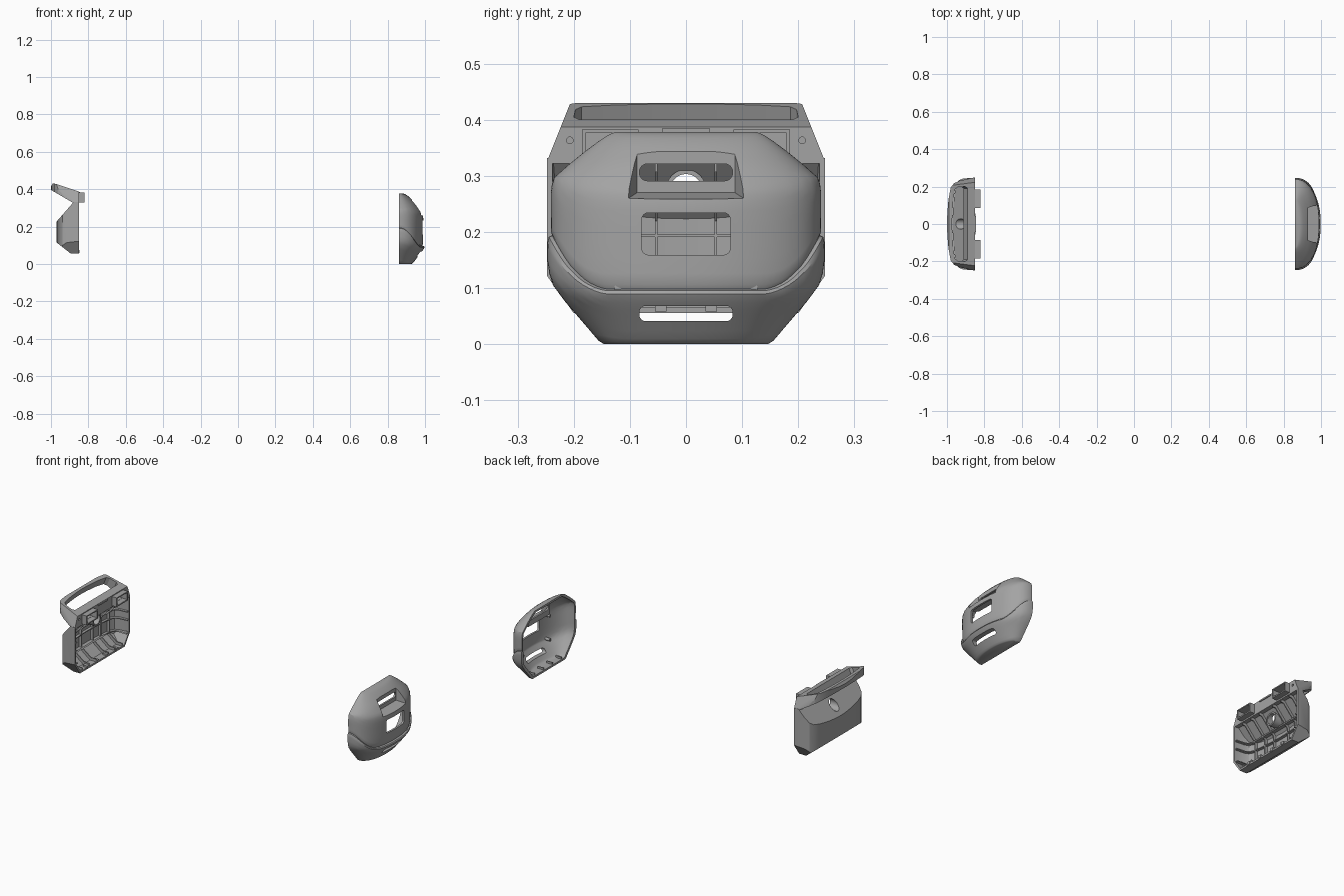
import bpy, bmesh, math
from mathutils import Vector

if "Cube" in bpy.data.objects:
    bpy.data.objects.remove(bpy.data.objects["Cube"])

grey = bpy.data.materials.new("warm_grey_plastic")
grey.diffuse_color = (0.37, 0.37, 0.37, 1)
grey.use_nodes = True
grey.node_tree.nodes["Principled BSDF"].inputs["Base Color"].default_value = grey.diffuse_color


# ---------- helpers ----------
def to_object(name, bm):
    bmesh.ops.recalc_face_normals(bm, faces=bm.faces)
    me = bpy.data.meshes.new(name)
    bm.to_mesh(me)
    bm.free()
    me.materials.append(grey)
    ob = bpy.data.objects.new(name, me)
    bpy.context.collection.objects.link(ob)
    return ob


def loft(name, rings, planes=()):
    """Closed solid through rings, optionally trimmed by planes."""
    bm = bmesh.new()
    rows = [[bm.verts.new(p) for p in r] for r in rings]
    n = len(rows[0])
    for a, b in zip(rows, rows[1:]):
        for i in range(n):
            bm.faces.new((a[i], a[(i + 1) % n], b[(i + 1) % n], b[i]))
    bm.faces.new(rows[0][::-1])
    bm.faces.new(rows[-1])
    for co, no in planes:
        geom = bm.verts[:] + bm.edges[:] + bm.faces[:]
        cut = bmesh.ops.bisect_plane(bm, geom=geom, dist=1e-6, plane_co=co, plane_no=no, clear_outer=True)
        edges = [e for e in cut["geom_cut"] if isinstance(e, bmesh.types.BMEdge)]
        bmesh.ops.contextual_create(bm, geom=edges)
    return to_object(name, bm)


def box(name, x0, x1, y0, y1, z0, z1):
    ring = lambda x: [(x, y0, z0), (x, y1, z0), (x, y1, z1), (x, y0, z1)]
    return loft(name, [ring(x0), ring(x1)])


def rounded_slot(name, x0, x1, hw, z0, z1, r, yc=0):
    """Rounded rectangle in y and z, run along x."""
    pts = []
    for k, (sy, sz) in enumerate([(1, 1), (-1, 1), (-1, -1), (1, -1)]):
        for j in range(7):
            a = math.pi / 2 * (k + j / 6)
            zc = z1 - r if sz > 0 else z0 + r
            pts.append((yc + sy * (hw - r) + r * math.cos(a), zc + r * math.sin(a)))
    return loft(name, [[(x, y, z) for y, z in pts] for x in (x0, x1)])


def tube(name, x0, x1, y, z, r, n=32):
    ring = lambda x: [(x, y + r * math.cos(i * math.tau / n), z + r * math.sin(i * math.tau / n)) for i in range(n)]
    return loft(name, [ring(x0), ring(x1)])


def combine(target, tool, op="DIFFERENCE"):
    m = target.modifiers.new("combine", "BOOLEAN")
    m.operation, m.solver, m.object = op, "EXACT", tool
    dg = bpy.context.evaluated_depsgraph_get()
    dg.update()
    me = bpy.data.meshes.new_from_object(target.evaluated_get(dg))
    target.modifiers.clear()
    target.data = me
    bpy.data.objects.remove(tool)
    return target


def interp(table, z, k):
    for a, b in zip(table, table[1:]):
        if z <= b[0]:
            t = max(0, (z - a[0]) / (b[0] - a[0]))
            return a[k] + t * (b[k] - a[k])
    return table[-1][k]


# ---------- rounded cover (right) ----------
# height, half width, depth
COVER = [(0, .146, .066), (.004, .154, .074), (.06, .199, .108), (.088, .222, .127), (.11, .235, .129),
         (.14, .24, .13), (.25, .241, .131), (.275, .241, .126), (.295, .237, .112), (.32, .209, .094),
         (.345, .178, .07), (.362, .155, .052), (.372, .14, .037), (.378, .126, .022)]


def cover_solid(name, off, lip):
    N, P, X0 = 56, 2.25, .86
    rows = [(0, t, 1) for t in (0, .03, .1, .25, .4, .55, .66, .78, .9, .95)]
    rows += [(0, 1, .6), (0, 1, -.3)]
    rows += [(1, t, 0) for t in (.03, .1, .2, .3, .4, .5, .56, .6, .64, .68, .72, .76, .8, .84, .88, .92, .96, .98, 1)]
    rings = []
    for part, t, bulge in rows:
        ring = []
        for i in range(N + 1):
            a = math.pi * i / N
            c, s = math.cos(a), max(0, math.sin(a))
            c = math.copysign(abs(c) ** (2 / P), c)
            s = s ** (2 / P) if 0 < i < N else 0
            seam = .094 + .096 * max(0, (abs(c) - .6) / .4) ** 2
            if part == 0 and bulge < 1:
                seam += .003 * (1 - bulge)
                z = seam
            else:
                z = t * seam if part == 0 else seam + .004 + t * (.374 - seam)
            # slight swell below the wavy seam
            swell = lip * bulge * min(1, t * 1.4) if part == 0 else 0
            w = interp(COVER, z, 1) - off + swell * .6
            d = interp(COVER, z, 2) - off + swell
            zz = off + z * (.378 - 2 * off) / .378
            ring.append((X0 + d * s, w * c, zz))
        if off:
            ring = [(X0 - .02, ring[0][1], ring[0][2])] + ring + [(X0 - .02, ring[-1][1], ring[-1][2])]
        rings.append(ring)
    return loft(name, rings)


def recess(name, e):
    ring = lambda x, w, z0, z1: [(x, -w, z0), (x, w, z0), (x, w, z1), (x, -w, z1)]
    return loft(name, [ring(.93 - e, .087 + e, .27 - e, .343 + e), ring(1.03, .118 + e, .25 - e, .362 + e)])


cover = cover_solid("front_cover", 0, .011)
cavity = combine(cover_solid("cover_cavity", .011, 0), recess("recess_wall", .01))
combine(cover, cavity)
combine(cover, recess("recess_cut", 0))
combine(cover, rounded_slot("upper_slot", .84, 1.1, .083, .291, .321, .014))
combine(cover, rounded_slot("window", .9, 1.1, .079, .159, .234, .012))
combine(cover, rounded_slot("lower_slot", .9, 1.1, .083, .041, .068, .011))
parts = [cover]

# posts and small tabs inside the cover
for s in (-1, 1):
    for y, z in ((.12, .1), (.12, .235)):
        post = tube("cover_post", .935, .972, s * y, z, .008, 16)
        parts.append(combine(post, tube("post_bore", .93, .955, s * y, z, .004, 16)))
    for y in (.04, .12):
        parts.append(box("cover_floor_tab", .865, .9, s * y - .003, s * y + .003, .008, .022))


# ---------- back housing (left) ----------
def mirrored(half):
    return half + [(x, -y) for x, y in reversed(half) if y > 0]


def housing_solid(name, off, front=-.85):
    half = [(-.85, .248), (-.915, .243), (-.937, .233), (-.95, .212), (-.958, .17), (-.965, .11), (-.969, .05), (-.97, 0)]
    sx, sy = (.12 - off) / .12, (.248 - off) / .248
    pts = mirrored([(-.85 + (x + .85) * sx, y * sy) for x, y in half])
    if front > -.85:
        pts = [(front, pts[0][1])] + pts + [(front, pts[-1][1])]
    planes = []
    for co, no in [((-.97, 0, .227), (-.103, 0, .09)),       # upper slope
                   ((-.97, 0, .115), (-.06, 0, -.077)),      # lower slope
                   ((-.85, .248, .122), (0, .067, -.048)),   # lower corners
                   ((-.85, -.248, .122), (0, -.067, -.048))]:
        n = Vector(no).normalized()
        planes.append((Vector(co) - n * off, n))
    return loft(name, [[(x, y, z) for x, y in pts] for z in (.055 + off, .332 - off)], planes)


housing = combine(housing_solid("back_housing", 0), housing_solid("housing_cavity", .01, -.83))
combine(housing, tube("housing_hole", -1.05, -.8, 0, .275, .028))
parts.append(housing)

# ribs following the inner wall
rib_boxes = [("upright_rib", -1, -.852, s * y - .0025, s * y + .0025, .05, .34)
             for y in (.053, .115, .18) for s in (-1, 1)]
rib_boxes += [("cross_rib", -1, -.852, -.25, .25, z - .0025, z + .0025) for z in (.12, .193, .24)]
for args in rib_boxes:
    rib = combine(box(*args), housing_solid("rib_outer", .005), "INTERSECT")
    parts.append(combine(rib, housing_solid("rib_inner", .025, -.83)))

# collar round the hole
collar = combine(tube("hole_collar", -1, -.885, 0, .275, .036), housing_solid("collar_limit", .004), "INTERSECT")
parts.append(combine(collar, tube("collar_bore", -1.05, -.8, 0, .275, .028)))

# ---------- carrying handle ----------
plan = mirrored([(-.85, .25), (-.93, .232), (-.962, .218), (-.98, .195), (-.992, .13), (-.998, .06), (-1, 0)])
profile = [(-.85, .325), (-.88, .326), (-1.01, .402), (-.99, .43), (-.975, .429), (-.85, .387)]
handle = loft("carry_handle", [[(x, y, z) for x, z in profile] for y in (-.26, .26)],
              [((0, s * .248, .325), (0, s * .065, .026)) for s in (-1, 1)])
combine(handle, loft("handle_plan", [[(x, y, z) for x, y in plan] for z in (.2, .5)]), "INTERSECT")
grip = mirrored([(-.885, .19), (-.9, .2), (-.945, .197), (-.962, .186), (-.972, .13), (-.978, .06), (-.98, 0)])
combine(handle, loft("grip_opening", [[(x + .4 * (z - .41), y, z) for x, y in grip] for z in (.3, .5)]))
for s in (-1, 1):
    combine(handle, box("latch_pocket", -.872, -.8, s * .135 - .045, s * .135 + .045, .338, .377))
    combine(handle, tube("screw_hole", -.87, -.8, s * .207, .363, .006, 16))
    # hollow latch frames standing out from the front face
    latch = box("latch_frame", -.853, -.82, s * .135 - .05, s * .135 + .05, .33, .382)
    parts.append(combine(latch, box("latch_bore", -.9, -.8, s * .135 - .044, s * .135 + .044, .337, .376)))
parts += [handle, box("centre_tab", -.856, -.845, -.042, .042, .377, .385)]

# lower edge lugs
for y in (-.13, -.045, .045, .13):
    parts.append(box("edge_lug", -.875, -.847, y - .01, y + .01, .058, .074))

# ---------- shading ----------
bpy.ops.object.select_all(action="DESELECT")
for ob in parts:
    ob.select_set(True)
bpy.context.view_layer.objects.active = cover
bpy.ops.object.shade_smooth_by_angle(angle=math.radians(28))
